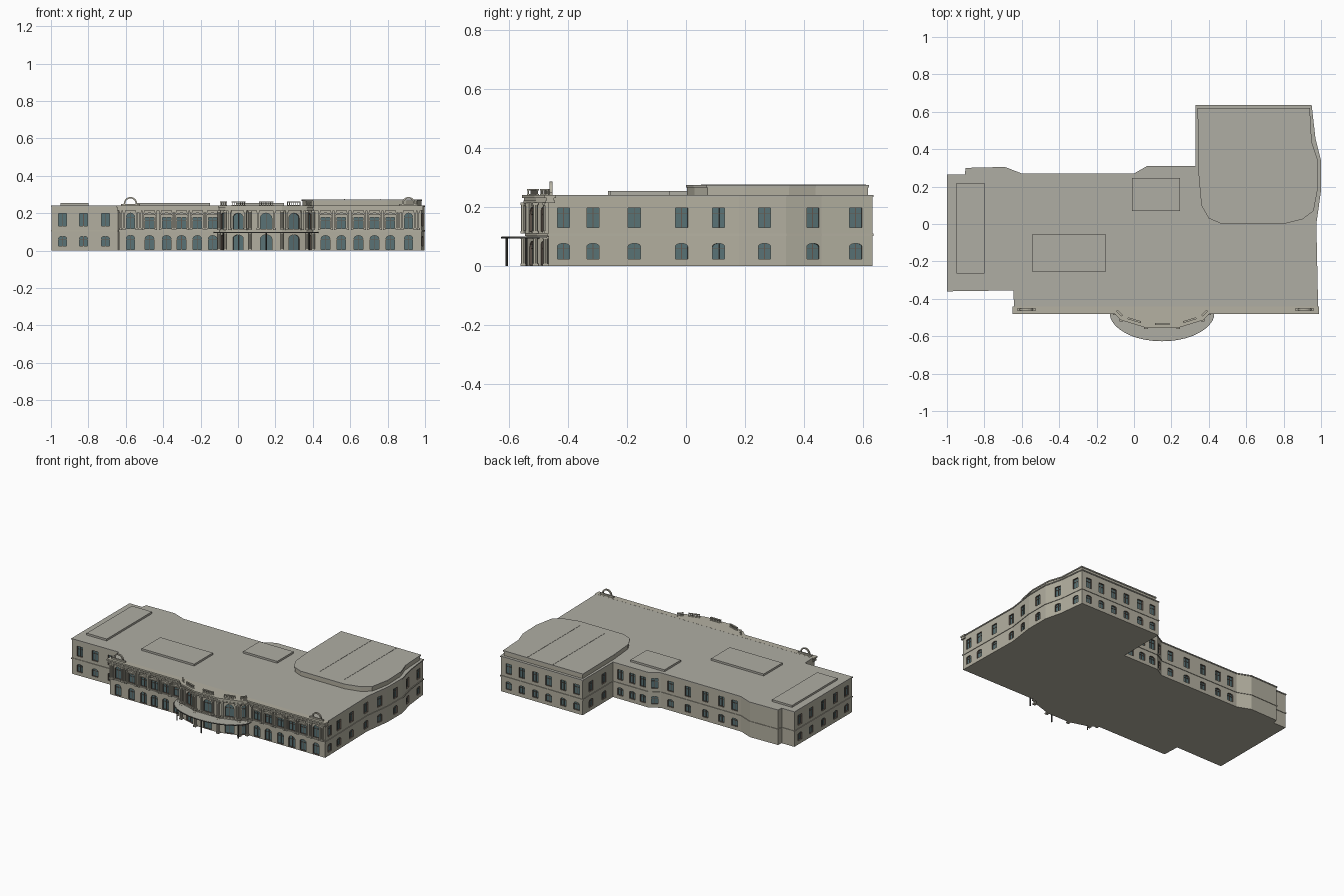
import bpy, bmesh, math
from mathutils import Matrix, Vector

if "Cube" in bpy.data.objects:
    bpy.data.objects.remove(bpy.data.objects["Cube"])


def material(name, rgb):
    m = bpy.data.materials.new(name)
    m.use_nodes = True
    m.diffuse_color = (*rgb, 1)
    m.node_tree.nodes["Principled BSDF"].inputs["Base Color"].default_value = (*rgb, 1)
    return m


MATS = [material("stone wall", (.45, .43, .35)), material("roof stone", (.43, .42, .37)),
        material("stone trim", (.46, .44, .36)), material("window glass", (.10, .17, .18)),
        material("dark frame", (.13, .10, .08)), material("dark iron", (.06, .06, .055))]
WALL, ROOF, TRIM, GLASS, FRAME, IRON = range(6)
FLAT = Matrix.Identity(4)


class Part:
    """Collects simple solids into one named object."""

    def __init__(self, name):
        self.name, self.bm = name, bmesh.new()

    def solid(self, front, back, mat, back_mat=None):
        a = [self.bm.verts.new(p) for p in front]
        b = [self.bm.verts.new(p) for p in back]
        self.bm.faces.new(a).material_index = mat
        self.bm.faces.new(b[::-1]).material_index = mat if back_mat is None else back_mat
        for i in range(len(a)):
            j = (i + 1) % len(a)
            self.bm.faces.new((a[j], a[i], b[i], b[j])).material_index = mat

    def prism(self, pts, z0, z1, mat, m=FLAT):
        self.solid([m @ Vector((x, y, z1)) for x, y in pts],
                   [m @ Vector((x, y, z0)) for x, y in pts], mat)

    def box(self, m, x, y, z, mat):
        self.prism([(x[0], y[0]), (x[1], y[0]), (x[1], y[1]), (x[0], y[1])], *z, mat, m)

    def panel(self, m, pts, y0, y1, mat, back_mat=None):
        self.solid([m @ Vector((x, y0, z)) for x, z in pts],
                   [m @ Vector((x, y1, z)) for x, z in pts], mat, back_mat)

    def column(self, m, x, y, z0, z1, r, mat):
        ring = [(x + r * math.cos(k * math.pi / 4), y + r * math.sin(k * math.pi / 4))
                for k in range(8)]
        self.prism(ring, z0, z1, mat, m)

    def finish(self):
        bmesh.ops.recalc_face_normals(self.bm, faces=self.bm.faces)
        me = bpy.data.meshes.new(self.name)
        self.bm.to_mesh(me)
        self.bm.free()
        for m in MATS:
            me.materials.append(m)
        ob = bpy.data.objects.new(self.name, me)
        bpy.context.collection.objects.link(ob)
        return ob


def offset(pts, d):
    """Mitred outward offset of a counter-clockwise outline."""
    out = []
    for i, p in enumerate(pts):
        a, p, b = Vector(pts[i - 1]), Vector(p), Vector(pts[(i + 1) % len(pts)])
        s, t = (p - a).normalized(), (b - p).normalized()
        n, q = Vector((s.y, -s.x)), Vector((t.y, -t.x))
        out.append(tuple(p + (n + q) * d / (1 + n.dot(q))))
    return out


# Outline of the building, counter-clockwise from the front of the right wing
OUTLINE = [(-1, -.36), (-.645, -.355), (-.64, -.47), (-.10, -.47), (-.065, -.505),
           (.065, -.545), (.235, -.545), (.365, -.505), (.40, -.47), (.985, -.47),
           (.975, 0), (1, .18), (1, .34), (.97, .46), (.95, .635), (.33, .635),
           (.33, .31), (.07, .31), (0, .27), (-.6, .27), (-.69, .305), (-.9, .30),
           (-.905, .265), (-1, .265)]
BODY = offset(OUTLINE, -.004)


def on_wall(edge, axis, v):
    """Frame on a wall: x along it, y inward, z up."""
    a, b = Vector(BODY[edge]), Vector(BODY[(edge + 1) % len(BODY)])
    p, t = a + (b - a) * ((v - a[axis]) / (b[axis] - a[axis])), (b - a).normalized()
    return Matrix(((t.x, -t.y, 0, p.x), (t.y, t.x, 0, p.y), (0, 0, 1, 0), (0, 0, 0, 1)))


def arch(w, z0, z1, rise):
    pts = [(-w / 2, z0), (w / 2, z0)]
    if not rise:
        return pts + [(w / 2, z1), (-w / 2, z1)]
    return pts + [(w / 2 * math.cos(k * math.pi / 8), z1 - rise + rise * math.sin(k * math.pi / 8))
                  for k in range(9)]


cutter, bars = Part("window_cutter"), Part("window_bars")


def window(m, w, z0, z1, rise=0):
    cutter.panel(m, arch(w, z0, z1, rise), -.01, .010, FRAME, GLASS)
    bars.box(m, (-.0015, .0015), (.007, .0105), (z0, z1 - .001), FRAME)
    zt = z1 - (z1 - z0) * .32
    bars.box(m, (-w / 2, w / 2), (.007, .0105), (zt, zt + .002), FRAME)


# Plain walls: two storeys of windows
right_y = [(9, -.415), (9, -.315), (9, -.175), (9, -.015), (10, .11), (11, .266), (12, .43), (13, .575)]
plain = [(e, 1, v) for e, v in right_y]
plain += [(0, 0, v) for v in (-.938, -.826, -.709)]
plain += [(14, 0, v) for v in (.89, .79, .69, .59, .48, .38)]
plain += [(15, 1, v) for v in (.54, .40)]
plain += [(16, 0, v) for v in (.28, .19, .11)] + [(17, 0, .035)]
plain += [(18, 0, v) for v in (-.07, -.2, -.33, -.45, -.55)]
plain += [(23, 1, v) for v in (-.3, -.18, -.05, .08, .2)]
for place in plain:
    m = on_wall(*place)
    window(m, .042, .13, .197)
    window(m, .042, .024, .076, .010)

# Front facade: windows, pilasters, hoods and end bays
facade = Part("facade_ornament")


def pilaster(m, x, half=.006, z0=.11):
    facade.box(m, (x - half, x + half), (-.010, .002), (z0, .215), TRIM)
    for z in (z0, .203):
        facade.box(m, (x - half - .003, x + half + .003), (-.013, .002), (z, z + .010), TRIM)


bays = {2: (-.473, -.382, -.302, -.217, -.136), 8: (.468, .553, .644, .73, .815)}
for edge, xs in bays.items():
    for x in xs:
        m = on_wall(edge, 0, x)
        window(m, .046, .005, .080, .016)
        window(m, .046, .118, .178)
        facade.panel(m, [(-.030, .190), (.030, .190), (.024, .198), (0, .204), (-.024, .198)],
                     -.010, .002, TRIM)
        facade.box(m, (-.028, .028), (-.008, .002), (.181, .186), TRIM)
        for s in (-.034, .034):
            pilaster(m, s, .004)
        facade.box(m, (-.030, .030), (-.008, .002), (.110, .115), TRIM)
for edge, x in ((2, -.575), (8, .912)):
    m = on_wall(edge, 0, x)
    window(m, .044, .005, .082, .018)
    window(m, .044, .118, .200, .022)
    for s in (-.052, -.034, .034, .052):
        pilaster(m, s, .005)
    # Round crest above the end bay
    arc = [k * math.pi / 12 for k in range(13)]
    ring = [(.036 * math.cos(a), .25 + .036 * math.sin(a)) for a in arc]
    ring += [(.028 * math.cos(a), .25 + .028 * math.sin(a)) for a in arc[::-1]]
    facade.panel(m, ring, .004, .014, TRIM)
    facade.box(m, (-.050, .050), (.004, .014), (.238, .250), TRIM)

# Bow front: tall arched openings, columns and balustrades
balustrade = Part("bow_balustrades")
for edge, x, w in ((3, -.0825, .024), (4, 0, .058), (5, .15, .062), (6, .3, .058), (7, .3825, .024)):
    m = on_wall(edge, 0, x)
    window(m, w, .003, .084, w * .35)
    window(m, w, .116, .200, w * .45)
    half = w / 2 + .008
    for z in (.238, .256):
        balustrade.box(m, (-half, half), (.002, .012), (z, z + .005), TRIM)
    for k in range(7):
        balustrade.column(m, half * (k / 3.2 - .94), .007, .242, .257, .002, TRIM)
    if w > .03:
        for s in (-.044, .044):
            pilaster(m, s, .005)
for x, y in offset(OUTLINE, .006)[3:9]:
    for z0, z1 in ((0, .100), (.110, .215)):
        facade.column(FLAT, x, y, z0, z1, .008, TRIM)
        for z in (z0, z1 - .009):
            facade.box(FLAT, (x - .010, x + .010), (y - .010, y + .010), (z, z + .009), TRIM)
front = OUTLINE[2:10] + [(.985, -.45), (-.64, -.45)]
for d, z0, z1 in ((.006, .213, .221), (.003, .221, .230), (.010, .230, .2405)):
    ledge = [(min(x, .99), y) for x, y in offset(front, d)]
    facade.prism(ledge, z0, z1, TRIM)
facade.finish()
balustrade.finish()
bars.finish()

# Main walls, with the window recesses cut in
body = Part("main_walls")
body.prism(BODY, 0, .236, WALL)
walls, cut = body.finish(), cutter.finish()
cut.hide_render = True
mod = walls.modifiers.new("window_recesses", "BOOLEAN")
mod.operation, mod.solver, mod.object = "DIFFERENCE", "EXACT", cut
graph = bpy.context.evaluated_depsgraph_get()
carved = bpy.data.meshes.new_from_object(walls.evaluated_get(graph))
walls.modifiers.clear()
walls.data = carved
bpy.data.objects.remove(cut)

# String course and roof slab
band = Part("string_course")
band.prism(OUTLINE, .101, .109, TRIM)
band.finish()
roof = Part("main_roof")
roof.prism(OUTLINE, .233, .240, ROOF)
roof.finish()

# Low roof boxes
for name, x, y in (("roof_box_right", (-.95, -.80), (-.265, .22)),
                   ("roof_box_middle", (-.545, -.15), (-.255, -.055)),
                   ("roof_box_back", (-.01, .245), (.07, .245))):
    part = Part(name)
    part.box(FLAT, x, y, (.238, .253), ROOF)
    part.finish()

# Raised hall roof at the back
hall = [(.47, 0), (.80, 0), (.90, .025), (.96, .07), (.985, .2), (.98, .35), (.95, .44),
        (.94, .62), (.34, .62), (.345, .27), (.36, .1), (.40, .03)]
part = Part("hall_roof")
part.prism(offset(hall, -.004), .238, .268, WALL)
part.prism(hall, .266, .274, ROOF)
for x in (.57, .76):
    part.box(FLAT, (x - .002, x + .002), (.05, .61), (.272, .2755), ROOF)
part.finish()

# Curved entrance canopy on slim posts
canopy = Part("entrance_canopy")
curve = [(.15 - .28 * math.cos(k * math.pi / 20), -.47 - .155 * math.sin(k * math.pi / 20))
         for k in range(21)]
canopy.prism(curve, .094, .099, ROOF)
canopy.prism(offset(curve, .002)[1:-1], .093, .0975, IRON)
for x, y in ((-.08, -.54), (.15, -.607), (.38, -.54)):
    canopy.column(FLAT, x, y, 0, .095, .004, IRON)
canopy.finish()
